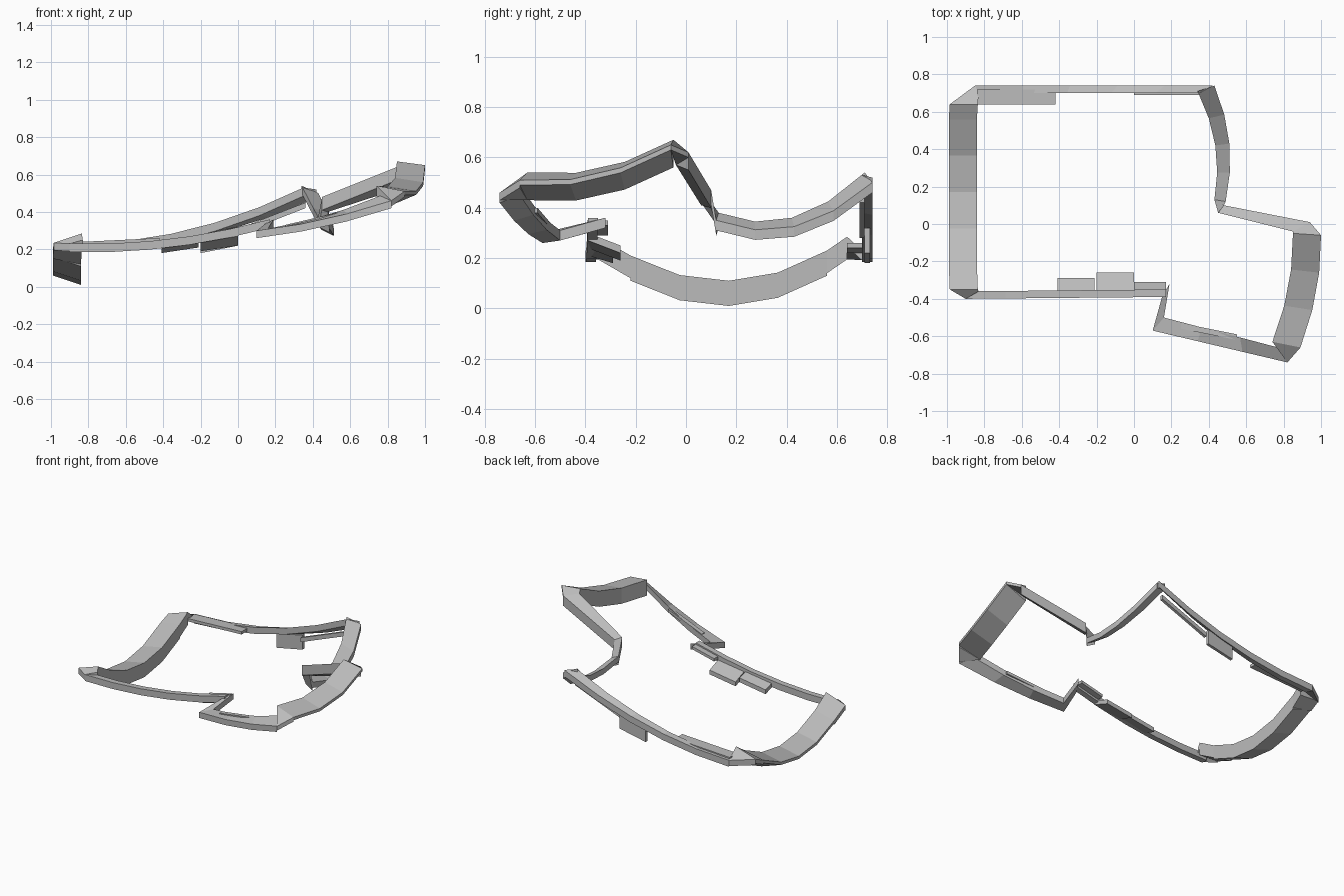
import bpy
import bmesh
from mathutils import Vector

cube = bpy.data.objects.get("Cube")
if cube:
    bpy.data.objects.remove(cube, do_unlink=True)

grey = bpy.data.materials.new("plain grey")
grey.use_nodes = True
tone = (.5, .5, .5, 1)
grey.diffuse_color = tone
grey.node_tree.nodes["Principled BSDF"].inputs["Base Color"].default_value = tone


def bar(name, start, end, across, across_end=None, bow=(0, 0, 0),
        depth=.04, inner_depth=None, steps=1):
    """Four sided bar along an outer edge that bows between two points.

    The vector across leads from the outer edge to the inner edge of the top face.
    A larger inner depth makes the section a wedge.
    """
    start, end, bow, across = Vector(start), Vector(end), Vector(bow), Vector(across)
    across_end = Vector(across_end) if across_end else across
    outer_drop = Vector((0, 0, -depth))
    inner_drop = Vector((0, 0, -(inner_depth or depth)))
    bm = bmesh.new()
    rings = []
    for step in range(steps + 1):
        t = step / steps
        outer = start.lerp(end, t) + bow * (4 * t * (1 - t))
        inner = outer + across.lerp(across_end, t)
        corners = (outer, inner, inner + inner_drop, outer + outer_drop)
        rings.append([bm.verts.new(corner) for corner in corners])
    for ring, following in zip(rings, rings[1:]):
        for i in range(4):
            j = (i + 1) % 4
            bm.faces.new((ring[i], ring[j], following[j], following[i]))
    bm.faces.new(rings[0])
    bm.faces.new(rings[-1])
    bmesh.ops.recalc_face_normals(bm, faces=bm.faces)
    mesh = bpy.data.meshes.new(name)
    bm.to_mesh(mesh)
    bm.free()
    mesh.materials.append(grey)
    part = bpy.data.objects.new(name, mesh)
    bpy.context.collection.objects.link(part)


# Outer points where neighbouring parts meet, going round the frame
band_front = (-.99, -.22, .18)
band_back = (-.99, .56, .2)
right_front = (-.985, -.35, .235)
right_back = (-.985, .64, .235)
front_start = (-.9, -.4, .23)
back_start = (-.85, .74, .23)
back_left = (.43, .74, .5)
drop_foot = (.49, .12, .35)
climb_foot = (.48, .1, .47)
climb_top = (.94, .01, .62)
left_back = (1, -.06, .65)
left_front = (.89, -.66, .51)
nose = (.82, -.74, .46)
step_front = (.1, -.57, .3)
step_back = (.15, -.39, .34)

# Top face directions shared by neighbouring parts
band_tilt = (.15, 0, .03)
corner_rise = (.15, 0, .05)
back_width = (.02, -.04, 0)
left_width = (-.15, .01, .02)
nose_width = (-.05, .08, .03)
step_width = (.06, .07, .01)

# Wide sagging band on the right side, a wedge with folded corners
bar("right_band", band_front, band_back, band_tilt, bow=(0, 0, -.11),
    depth=.02, inner_depth=.1, steps=4)
bar("right_front_fold", band_front, right_front, band_tilt, corner_rise,
    depth=.03, inner_depth=.09)
bar("right_front_corner", right_front, front_start, corner_rise, (.07, .04, .02))
bar("right_back_fold", band_back, right_back, band_tilt, corner_rise,
    depth=.03, inner_depth=.09)
bar("right_back_corner", right_back, back_start, corner_rise, back_width)

# Thin rails along the back and the front
bar("back_rail", back_start, (.42, .74, .52), back_width, (-.07, -.04, .01),
    bow=(0, 0, -.07), depth=.045, steps=5)
bar("front_rail", front_start, (.17, -.39, .36), (0, .04, 0),
    bow=(0, 0, -.04), depth=.045, steps=5)

# Curved drop on the left of the back rail, then the climb to the left band
bar("back_left_drop", back_left, drop_foot, (-.09, -.03, .04), (-.06, .01, .03),
    bow=(.05, 0, -.1), steps=4)
bar("climb_base", drop_foot, climb_foot, (-.06, .01, .03), (-.03, -.04, .01), depth=.06)
bar("left_climb", climb_foot, climb_top, (-.03, -.04, .01), (-.09, -.05, .02),
    depth=.07, steps=2)
bar("left_back_corner", climb_top, left_back, (-.09, -.05, .02), left_width,
    depth=.02, inner_depth=.07)

# Broad left band, a wedge like the right one, and its front corner
bar("left_band", left_back, left_front, left_width, (-.15, .03, .03),
    bow=(.03, 0, -.05), depth=.02, inner_depth=.11, steps=3)
bar("left_front_corner", left_front, nose, (-.15, .03, .03), (-.08, .11, .08),
    depth=.03, inner_depth=.11)

# Front rail on the left and the step back to the main front rail
bar("front_left_rail", nose, step_front, nose_width, step_width, bow=(0, 0, -.02), steps=3)
bar("front_step", step_front, step_back, step_width, (.04, .07, .02))

# Inner tabs and ledges
bar("front_tab_wide", (-.2, -.39, .27), (0, -.39, .3), (0, .13, -.05), depth=.03)
bar("front_tab_small", (-.41, -.39, .24), (-.21, -.39, .27), (0, .1, -.03), depth=.03)
bar("front_ledge", (0, -.37, .31), (.17, -.37, .35), (0, .06, 0), depth=.02)
bar("back_ledge", (-.84, .72, .24), (-.42, .72, .26), (0, -.08, 0), depth=.02)
bar("back_hanging_tab", (-.2, .73, .28), (0, .73, .32), (0, -.02, 0), depth=.1)
bar("back_lip", (0, .71, .31), (.36, .71, .45), (0, -.02, 0), depth=.03)
bar("front_left_lip", (.25, -.56, .33), (.55, -.62, .4), (0, .03, 0), depth=.02)
